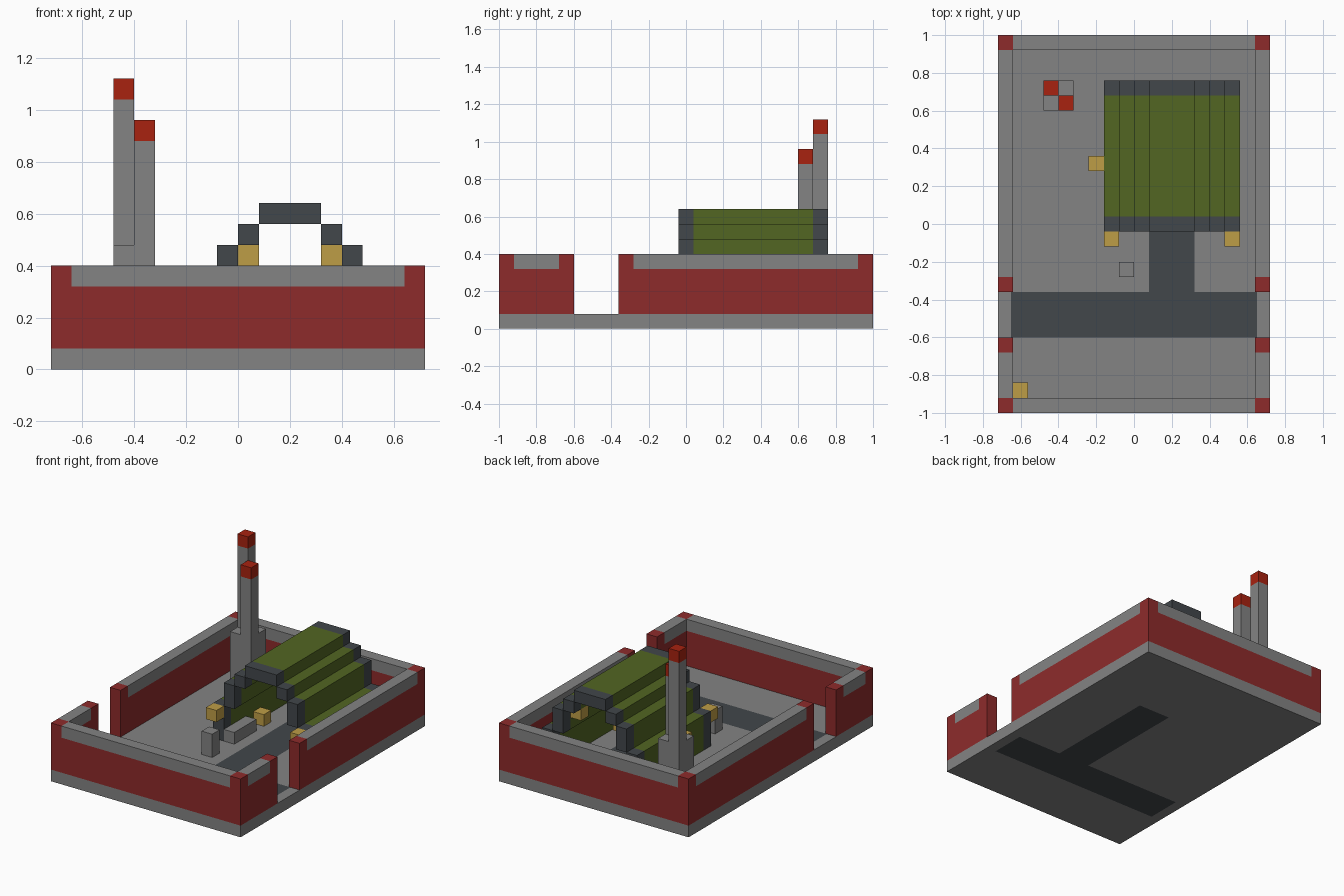
import bpy
import bmesh
from mathutils import Vector

cube = bpy.data.objects.get("Cube")
if cube:
    bpy.data.objects.remove(cube, do_unlink=True)

U = 0.08  # block size of the whole model


def material(name, rgb):
    m = bpy.data.materials.new(name)
    m.use_nodes = True
    m.diffuse_color = (*rgb, 1)
    m.node_tree.nodes["Principled BSDF"].inputs["Base Color"].default_value = (*rgb, 1)
    return m


grey = material("stone grey", (0.227, 0.227, 0.227))
brick = material("brick red", (0.27, 0.024, 0.024))
bright = material("bright red", (0.392, 0.016, 0.005))
gold = material("lamp gold", (0.515, 0.337, 0.061))
olive = material("olive green", (0.084, 0.133, 0.016))
slate = material("slate", (0.054, 0.063, 0.070))


def finish(name, bm, *mats):
    mesh = bpy.data.meshes.new(name)
    bm.to_mesh(mesh)
    bm.free()
    for m in mats:
        mesh.materials.append(m)
    obj = bpy.data.objects.new(name, mesh)
    bpy.context.scene.collection.objects.link(obj)
    return obj


def add_box(bm, x, y, z):
    """Add a box spanning the three (low, high) ranges."""
    verts = bmesh.ops.create_cube(bm, size=1)["verts"]
    for v in verts:
        v.co = Vector([(a + b) / 2 + c * (b - a) for c, (a, b) in zip(v.co, (x, y, z))])


def box(name, mat, x, y, z):
    bm = bmesh.new()
    add_box(bm, x, y, z)
    return finish(name, bm, mat)


def block(name, mat, x, y, z, size=(1, 1, 1)):
    """Box from its low corner, sized in blocks."""
    return box(name, mat, *[(a, a + n * U) for a, n in zip((x, y, z), size)])


# Ground slab with the T-shaped road cut into its faces
bm = bmesh.new()
add_box(bm, (-0.72, 0.72), (-1, 1), (0, U))
cuts = [((1, 0, 0), c) for c in (-0.65, 0.08, 0.32, 0.65)]
cuts += [((0, 1, 0), c) for c in (-0.6, -0.36, 0.44)]
for axis, c in cuts:
    n = Vector(axis)
    bmesh.ops.bisect_plane(bm, geom=bm.verts[:] + bm.edges[:] + bm.faces[:],
                           plane_co=n * c, plane_no=n)
bm.normal_update()
for f in bm.faces:
    p = f.calc_center_median()
    cross_road = abs(p.x) < 0.65 and -0.6 < p.y < -0.36
    branch = 0.08 < p.x < 0.32 and -0.36 < p.y < 0.44
    f.material_index = int(abs(f.normal.z) > 0.9 and (cross_road or branch))
finish("ground_slab", bm, grey, slate)

# Perimeter walls with grey coping between red posts
for label, s in (("left", 1), ("right", -1)):
    x = tuple(sorted((s * 0.64, s * 0.72)))
    for part, lo, hi in (("front", -1, -0.6), ("rear", -0.36, 1)):
        name = f"{label}_{part}_wall"
        box(name, brick, x, (lo + U, hi - U), (U, 0.32))
        box(name + "_coping", grey, x, (lo + U, hi - U), (0.32, 0.4))
        box(name + "_post_a", brick, x, (lo, lo + U), (U, 0.4))
        box(name + "_post_b", brick, x, (hi - U, hi), (U, 0.4))
for label, y in (("front", (-1, -0.92)), ("back", (0.92, 1))):
    box(label + "_wall", brick, (-0.64, 0.64), y, (U, 0.32))
    box(label + "_wall_coping", grey, (-0.64, 0.64), y, (0.32, 0.4))

# Stepped arch shed: green shell with slate end frames
steps = [(-0.16, -0.08, U, 0.32), (-0.08, 0, 0.32, 0.48), (0, 0.08, 0.48, 0.56)]
profile = steps + [(0.4 - b, 0.4 - a, lo, hi) for a, b, lo, hi in steps]
profile.append((0.08, 0.32, 0.56, 0.64))
for name, mat, y in (("front_frame", slate, (-0.04, 0.04)),
                     ("shed_shell", olive, (0.04, 0.68)),
                     ("back_frame", slate, (0.68, 0.76))):
    bm = bmesh.new()
    for a, b, lo, hi in profile:
        add_box(bm, (a, b), y, (lo, hi))
    finish(name, bm, mat)

# Twin chimneys on a low plinth
block("chimney_plinth", grey, -0.48, 0.6, U, (1, 1, 5))
block("chimney_plinth_back", grey, -0.4, 0.68, U, (1, 1, 5))
for name, x, y, top in (("tall", -0.48, 0.68, 1.04), ("short", -0.4, 0.6, 0.88)):
    box(name + "_chimney", grey, (x, x + U), (y, y + U), (U, top))
    block(name + "_chimney_cap", bright, x, y, top)

# Lamps
lamps = [(-0.16, -0.12, 0.24), (0.48, -0.12, 0.24), (-0.24, 0.28, 0.24),
         (-0.64, -0.92, 0.24), (0, 0.6, 0.4), (0.32, 0.6, 0.4), (-0.08, 0.28, U)]
for i, p in enumerate(lamps):
    block(f"lamp_{i + 1}", gold, *p)

# Bollard outside and bench inside the shed
block("bollard", grey, -0.08, -0.28, U, (1, 1, 2))
block("bench", grey, -0.08, -0.04, U, (1, 3, 1))
